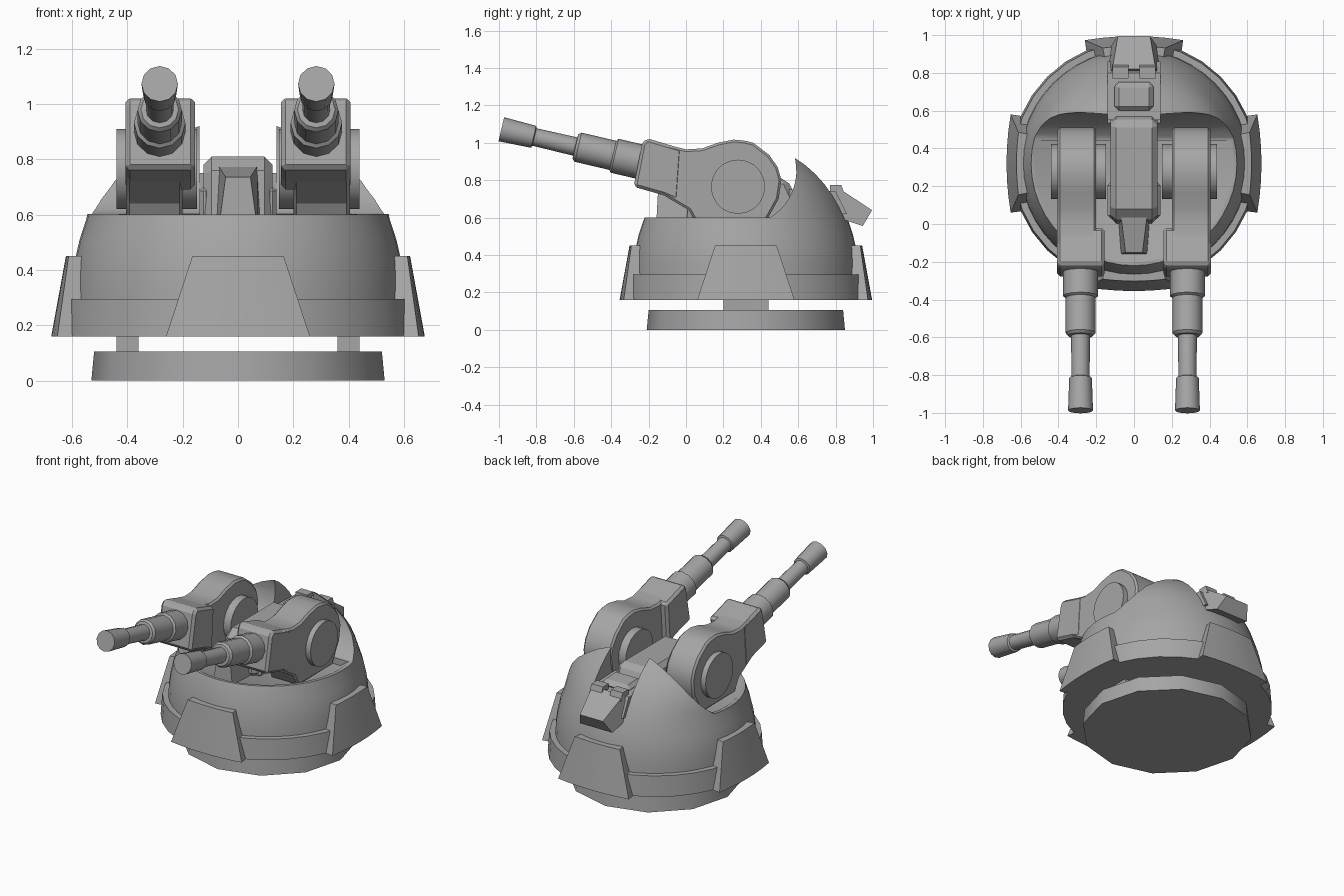
import bpy, bmesh
from math import sin, cos, pi, radians, sqrt
from mathutils import Vector

if "Cube" in bpy.data.objects:
    bpy.data.objects.remove(bpy.data.objects["Cube"])

CY = 0.32  # turret axis
grey = bpy.data.materials.new("dark_grey")
grey.diffuse_color = (0.38, 0.38, 0.38, 1)
grey.use_nodes = True
grey.node_tree.nodes["Principled BSDF"].inputs["Base Color"].default_value = grey.diffuse_color


def loft(name, rings, smooth=None, bevel=0):
    """Skin equal-length point rings and cap both ends."""
    bm = bmesh.new()
    vr = [[bm.verts.new(p) for p in r] for r in rings]
    n = len(rings[0])
    for a, b in zip(vr, vr[1:]):
        for i in range(n):
            bm.faces.new((a[i], a[(i + 1) % n], b[(i + 1) % n], b[i]))
    bm.faces.new(vr[0])
    bm.faces.new(vr[-1])
    bmesh.ops.recalc_face_normals(bm, faces=bm.faces)
    me = bpy.data.meshes.new(name)
    bm.to_mesh(me)
    bm.free()
    me.materials.append(grey)
    ob = bpy.data.objects.new(name, me)
    bpy.context.collection.objects.link(ob)
    if bevel:
        m = ob.modifiers.new("bevel", 'BEVEL')
        m.width, m.segments, m.limit_method = bevel, 1, 'ANGLE'
        m.angle_limit = radians(50)
    if smooth:
        shade(ob, smooth)
    return ob


def shade(ob, angle):
    bpy.ops.object.select_all(action='DESELECT')
    ob.select_set(True)
    bpy.context.view_layer.objects.active = ob
    bpy.ops.object.shade_smooth_by_angle(angle=radians(angle))


def prism(name, pts, x0, x1, **kw):
    """Side profile (y, z) extruded along x."""
    return loft(name, [[(x, y, z) for y, z in pts] for x in (x0, x1)], **kw)


def box(name, x0, x1, y0, y1, z0, z1, **kw):
    return prism(name, [(y0, z0), (y1, z0), (y1, z1), (y0, z1)], x0, x1, **kw)


def circle(r, z, n, sx=1.0):
    return [(sx * r * cos(2 * pi * i / n), CY + r * sin(2 * pi * i / n), z) for i in range(n)]


def cut(ob, cutter):
    m = ob.modifiers.new("cut", 'BOOLEAN')
    m.operation, m.solver, m.object = 'DIFFERENCE', 'EXACT', cutter
    bpy.context.view_layer.objects.active = ob
    bpy.ops.object.modifier_apply(modifier=m.name)
    bpy.data.objects.remove(cutter)


# Base disc and bearing blocks
loft("base_disc", [circle(0.53, 0, 12), circle(0.52, 0.105, 12)], smooth=35)
for s in (-1, 1):
    box("bearing_block", s * 0.36, s * 0.44, 0.2, 0.44, 0.09, 0.18)

# Lower ring
loft("lower_ring", [circle(0.65, 0.16, 32), circle(0.64, 0.295, 32)], smooth=30)

# Domed hull, scooped open at the front for the guns
rings = []
for i in range(15):
    z = 0.27 + 0.72 * sin(i / 14 * pi / 2)
    r = 0.605 * sqrt(1 - ((z - 0.27) / 0.74) ** 2)
    rings.append(circle(r, z, 48, 1 + 0.12 * min(1, max(0, (z - 0.6) / 0.2))))
hull = loft("domed_hull", rings)
arc = [(0.3 + 0.29 * cos(radians(a)), 0.85 + 0.29 * sin(radians(a))) for a in range(-59, 42, 7)]
cut(hull, prism("scoop", [(-0.6, 0.601)] + arc + [(0.5, 1.3), (-0.6, 1.3)], -1, 1))
cut(hull, loft("recess", [[(x, min(y, 0.44), z) for x, y, z in circle(rr, zz, 48) if y < 0.46]
                          for rr, zz in ((0.46, 0.56), (0.535, 0.61))]))
cut(hull, prism("notch", [(0.3, 0.66), (0.75, 0.70), (1.0, 0.62), (1.0, 1.3), (0.3, 1.3)], -0.14, 0.14))
shade(hull, 35)

# Four gently curved skirt plates: (distance out, half width, height)
for k in range(4):
    a = k * pi / 2
    rings = []
    for i in range(7):
        t = i / 3 - 1
        sec = []
        for d, half, z, bow in ((0.675, 0.26, 0.16, 0.022), (0.622, 0.165, 0.45, 0.01),
                                (0.57, 0.155, 0.45, 0.01), (0.575, 0.245, 0.16, 0.03)):
            u, v = d - bow * t * t, half * t
            sec.append((u * cos(a) - v * sin(a), CY + u * sin(a) + v * cos(a), z))
        rings.append(sec)
    loft("skirt_plate", rings, smooth=30)

# Central housing with nose, rear hatch and exhaust
prism("central_housing", [(0.0, 0.55), (0.02, 0.76), (0.08, 0.81), (0.54, 0.81), (0.6, 0.68), (0.6, 0.55)],
      -0.125, 0.125, bevel=0.03)
for s in (-1, 1):
    box("housing_side_rib", s * 0.10, s * 0.14, 0.03, 0.22, 0.55, 0.7, bevel=0.015)
loft("housing_nose", [
    [(-0.07, -0.16, 0.55), (0.07, -0.16, 0.55), (0.085, 0.05, 0.55), (-0.085, 0.05, 0.55)],
    [(-0.045, -0.15, 0.735), (0.045, -0.15, 0.735), (0.07, 0.05, 0.775), (-0.07, 0.05, 0.775)]])
prism("rear_deck", [(0.55, 0.62), (0.55, 0.75), (0.8, 0.74), (0.86, 0.62)], -0.139, 0.139)
prism("rear_hatch", [(0.6, 0.74), (0.6, 0.785), (0.745, 0.775), (0.76, 0.73)], -0.102, 0.102, bevel=0.025)
for s in (-1, 1):
    prism("hatch_latch", [(0.77, 0.72), (0.77, 0.775), (0.83, 0.775), (0.85, 0.72)], s * 0.03, s * 0.115)
loft("rear_exhaust", [
    [(-0.14, 0.78, 0.61), (0.14, 0.78, 0.61), (0.115, 0.82, 0.755), (-0.115, 0.82, 0.755)],
    [(-0.12, 0.945, 0.555), (0.12, 0.945, 0.555), (0.085, 0.995, 0.64), (-0.085, 0.995, 0.64)]])

# Guns
body = [(-0.24, 0.78), (-0.12, 0.72), (0.015, 0.64), (0.06, 0.56), (0.42, 0.56), (0.445, 0.61),
        (0.495, 0.70), (0.51, 0.80), (0.49, 0.87), (0.445, 0.935), (0.36, 1.0), (0.31, 1.012), (0.255, 1.017),
        (0.17, 1.0), (0.085, 0.97), (0.0, 0.965), (-0.2, 1.015)]
block = [(-0.28, 0.765), (-0.12, 0.72), (-0.04, 0.685), (-0.02, 0.968), (-0.21, 1.025), (-0.235, 0.995)]
axis = Vector((0, -0.974, 0.228))
side = Vector((1, 0, 0))
up = side.cross(axis)
for s in (-1, 1):
    prism("gun_body", body, s * 0.2, s * 0.405, smooth=25, bevel=0.012)
    prism("gun_front_block", block, s * 0.155, s * 0.407, bevel=0.016)
    # Pivot hub through the body
    hub = [(0.278 + 0.145 * cos(2 * pi * i / 20), 0.765 + 0.145 * sin(2 * pi * i / 20)) for i in range(20)]
    prism("pivot_hub", hub, s * 0.148, s * 0.44, smooth=30)
    # Stepped barrel along the raised axis
    rings = []
    for d, r in ((-0.05, 0.093), (0.135, 0.093), (0.145, 0.08), (0.335, 0.08), (0.35, 0.068), (0.352, 0.05),
                 (0.575, 0.048), (0.58, 0.06), (0.757, 0.066)):
        c = Vector((s * 0.283, -0.25, 0.9)) + axis * d
        rings.append([c + side * (r * cos(2 * pi * i / 12)) + up * (r * sin(2 * pi * i / 12)) for i in range(12)])
    loft("gun_barrel", rings, smooth=32)
